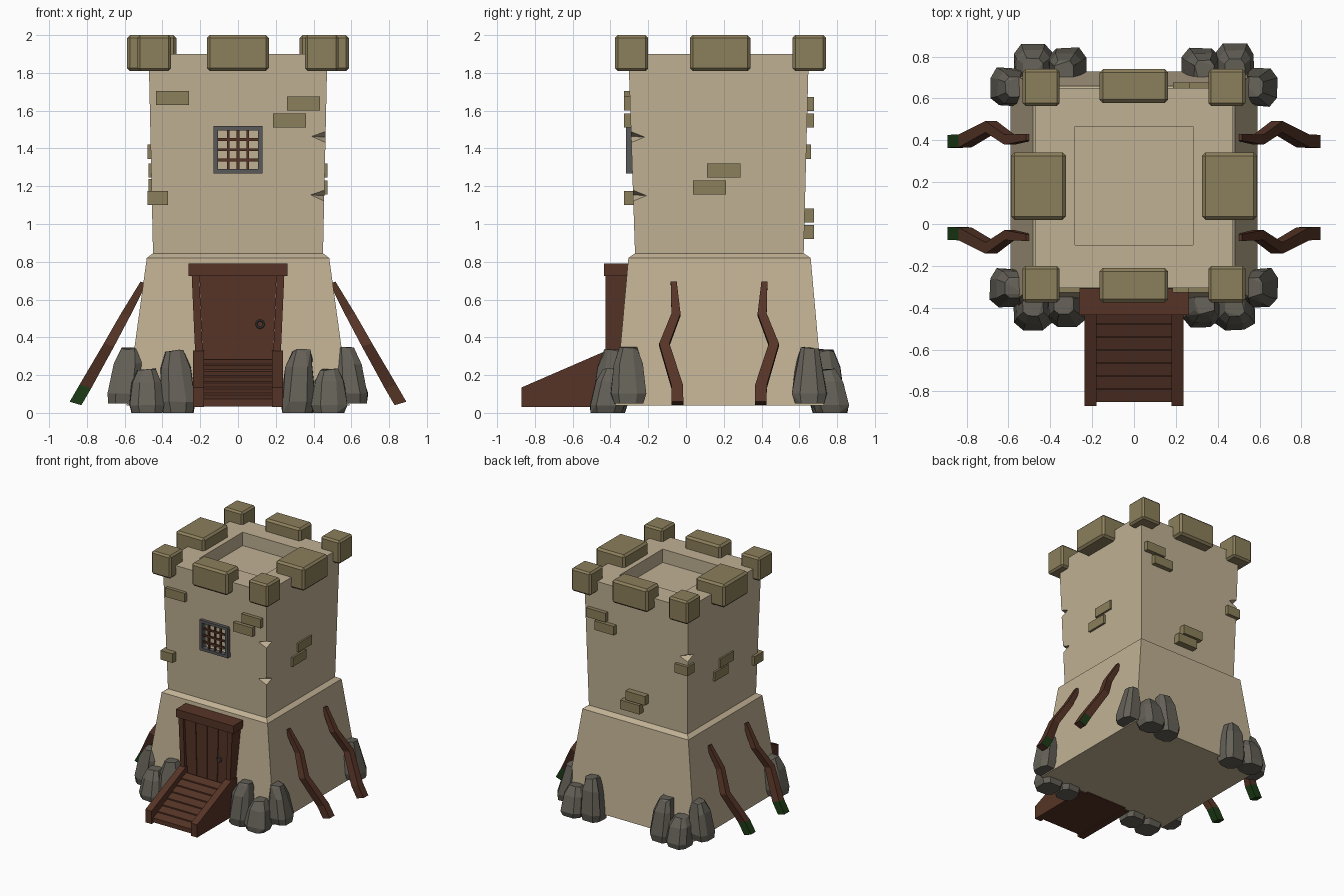
import bpy, bmesh, math, random
from mathutils import Vector

if "Cube" in bpy.data.objects:
    bpy.data.objects.remove(bpy.data.objects["Cube"])

random.seed(4)
CY = 0.175  # tower centre in y


def mat(name, r, g, b):
    m = bpy.data.materials.new(name)
    m.diffuse_color = (r, g, b, 1)
    m.use_nodes = True
    m.node_tree.nodes["Principled BSDF"].inputs["Base Color"].default_value = m.diffuse_color
    return m


PLASTER = mat("plaster", 0.53, 0.44, 0.295)
OLIVE = mat("olive_stone", 0.26, 0.21, 0.105)
WOOD = mat("dark_wood", 0.092, 0.034, 0.019)
ROCK = mat("grey_rock", 0.13, 0.12, 0.098)
MOSS = mat("moss_green", 0.012, 0.045, 0.008)
IRON = mat("iron", 0.10, 0.10, 0.105)


def finish(name, bm, *mats):
    bmesh.ops.recalc_face_normals(bm, faces=bm.faces[:])
    me = bpy.data.meshes.new(name)
    bm.to_mesh(me)
    bm.free()
    for m in mats:
        me.materials.append(m)
    ob = bpy.data.objects.new(name, me)
    bpy.context.collection.objects.link(ob)
    return ob


def loft(name, rings, *mats):
    """Skin rings of equal point count and cap both ends."""
    bm = bmesh.new()
    vs = [[bm.verts.new(p) for p in r] for r in rings]
    n = len(vs[0])
    for a, b in zip(vs, vs[1:]):
        for i in range(n):
            bm.faces.new((a[i], a[(i + 1) % n], b[(i + 1) % n], b[i]))
    bm.faces.new(vs[0])
    bm.faces.new(vs[-1])
    return finish(name, bm, *mats)


def box(name, x0, x1, y0, y1, z0, z1, m, bevel=0):
    bm = bmesh.new()
    bmesh.ops.create_cube(bm, size=1)
    for v in bm.verts:
        v.co = ((x0 + x1) / 2 + v.co.x * (x1 - x0), (y0 + y1) / 2 + v.co.y * (y1 - y0),
                (z0 + z1) / 2 + v.co.z * (z1 - z0))
    if bevel:
        bmesh.ops.bevel(bm, geom=bm.edges[:], offset=bevel, segments=1, affect='EDGES')
    return finish(name, bm, m)


def prism(name, yz, x0, x1, m):
    return loft(name, [[(x, y, z) for y, z in yz] for x in (x0, x1)], m)


def rect(x, y0, y1, z):
    return [(-x, y0, z), (x, y0, z), (x, y1, z), (-x, y1, z)]


def cut(target, cutter):
    cutter.hide_render = True
    cutter.hide_set(True)
    mod = target.modifiers.new("cut", 'BOOLEAN')
    mod.operation, mod.solver, mod.object = 'DIFFERENCE', 'EXACT', cutter
    bpy.context.view_layer.objects.active = target
    bpy.ops.object.modifier_apply(modifier=mod.name)
    bpy.data.objects.remove(cutter)


# Tower body: sloped plinth, ledge and slightly flared shaft
tower = loft("tower", [rect(0.59, -0.375, 0.73, 0.04), rect(0.483, -0.305, 0.66, 0.82),
                       rect(0.45, -0.27, 0.623, 0.845), rect(0.473, -0.305, 0.65, 1.9)], PLASTER)
cut(tower, box("roof_pit_cutter", -0.283, 0.283, -0.1, 0.465, 1.79, 2.1, PLASTER))
cut(tower, box("window_cutter", -0.11, 0.11, -0.5, -0.24, 1.285, 1.5, PLASTER))
for x, y, z in ((0.463, -0.293, 1.46), (0.457, -0.283, 1.15), (-0.463, 0.64, 1.48)):
    bm = bmesh.new()
    bmesh.ops.create_icosphere(bm, subdivisions=1, radius=1)
    bm.clear()
    pts = [(0.075, 0, 0), (-0.075, 0, 0.004), (0, 0.075, 0), (0, -0.075, 0.004), (0, 0, 0.03), (0, 0, -0.03)]
    for p in pts:
        bm.verts.new(Vector(p) + Vector((x, y, z)))
    bmesh.ops.convex_hull(bm, input=bm.verts[:])
    cut(tower, finish("corner_notch_cutter", bm, PLASTER))

# Battlements
for s in (-1, 1):
    for y0, y1 in ((-0.375, -0.2), (0.565, 0.74)):
        a, b = sorted((s * 0.355, s * 0.532))
        box("corner_merlon", a, b, y0, y1, 1.81, 2.0, OLIVE, 0.014)
    a, b = sorted((s * 0.325, s * 0.588))
    box("side_merlon", a, b, 0.02, 0.342, 1.81, 2.0, OLIVE, 0.016)
for y0, y1 in ((-0.375, -0.21), (0.578, 0.74)):
    box("middle_merlon", -0.165, 0.163, y0, y1, 1.81, 2.0, OLIVE, 0.016)

# Loose bricks: front and back by x centre, sides by y centre
for x, z in ((-0.347, 1.667), (0.347, 1.638), (0.272, 1.547)):
    box("front_brick", x - 0.088, x + 0.088, -0.327, -0.26, z - 0.037, z + 0.037, OLIVE)
for x, z in ((0.35, 1.635), (0.275, 1.547), (-0.01, 1.045), (0.04, 0.957)):
    box("back_brick", x - 0.088, x + 0.088, 0.6, 0.677, z - 0.037, z + 0.037, OLIVE)
box("front_corner_brick", -0.48, -0.37, -0.327, -0.21, 1.1, 1.175, OLIVE)
box("back_corner_brick", -0.478, -0.36, 0.57, 0.663, 1.345, 1.42, OLIVE)
for s, y, z in ((1, 0.2, 1.283), (1, 0.125, 1.192), (-1, 0.14, 1.283), (-1, 0.21, 1.2)):
    a, b = sorted((s * 0.43, s * 0.474))
    box("side_brick", a, b, y - 0.088, y + 0.088, z - 0.037, z + 0.037, OLIVE)

# Barred window
for s in (-1, 1):
    box("window_frame_side", s * 0.117 - 0.012, s * 0.117 + 0.012, -0.318, -0.275, 1.268, 1.518, IRON)
    box("window_frame_rail", -0.106, 0.106, -0.318, -0.275, 1.393 + s * 0.114 - 0.011, 1.393 + s * 0.114 + 0.011, IRON)
for k in (-1, 0, 1):
    box("upright_bar", k * 0.052 - 0.007, k * 0.052 + 0.007, -0.305, -0.291, 1.28, 1.51, WOOD)
    box("cross_bar", -0.106, 0.106, -0.308, -0.294, 1.386 + k * 0.054, 1.4 + k * 0.054, WOOD)

# Door: lintel, leaning posts, planks and ring
box("door_lintel", -0.262, 0.262, -0.435, -0.27, 0.725, 0.79, WOOD)
for s in (-1, 1):
    loft("door_post", [[(s * (xi + dx), y, z) for dx, y in ((0, -0.426), (0.04, -0.426), (0.04, -0.28), (0, -0.28))]
                       for xi, z in ((0.175, 0.05), (0.205, 0.725))], WOOD)
for i in range(4):
    rings = []
    for w, z in ((0.178, 0.05), (0.207, 0.725)):
        x0, x1 = -w + i * w / 2 + 0.003, -w + (i + 1) * w / 2 - 0.003
        rings.append([(x0, -0.402, z), (x1, -0.402, z), (x1, -0.3, z), (x0, -0.3, z)])
    loft("door_plank", rings, WOOD)
box("door_backing", -0.18, 0.18, -0.395, -0.3, 0.05, 0.725, WOOD)
bpy.ops.mesh.primitive_torus_add(major_segments=8, minor_segments=4, major_radius=0.02, minor_radius=0.006,
                                 location=(0.117, -0.412, 0.47), rotation=(math.pi / 2, 0, 0))
bpy.context.object.name = "door_ring"
bpy.context.object.data.materials.append(IRON)

# Entrance ramp: side walls, solid core and treads
for s in (-1, 1):
    prism("ramp_side", [(-0.87, 0.03), (-0.87, 0.135), (-0.42, 0.33), (-0.34, 0.33), (-0.34, 0.03)],
          s * 0.18, s * 0.237, WOOD)
prism("ramp_core", [(-0.845, 0.035), (-0.845, 0.06), (-0.41, 0.265), (-0.32, 0.265), (-0.32, 0.035)],
      -0.185, 0.185, WOOD)
for i in range(7):
    y, z = -0.85 + i * 0.062, 0.062 + i * 0.031
    prism("ramp_tread", [(y, z - 0.012), (y, z + 0.012), (y + 0.06, z + 0.034), (y + 0.06, z + 0.01)],
          -0.183, 0.183, WOOD)

# Crooked props leaning on the side walls, mossy at the foot
for sx in (-1, 1):
    for sy in (-1, 1):
        rings = []
        for z, x, off, w in ((0.05, 0.86, 0.22, 0.031), (0.14, 0.808, 0.222, 0.031), (0.36, 0.683, 0.29, 0.027),
                             (0.52, 0.595, 0.228, 0.024), (0.69, 0.5, 0.24, 0.016)):
            y = CY + sy * off
            rings.append([(sx * (x - w), y - w, z - w * 0.3), (sx * (x + w), y - w, z + w * 0.3),
                          (sx * (x + w), y + w, z + w * 0.3), (sx * (x - w), y + w, z - w * 0.3)])
        prop = loft("wall_prop", rings, WOOD, MOSS)
        for p in prop.data.polygons:
            if p.center.z < 0.12 and (sx < 0 or p.normal.x < -0.3 or p.normal.y > 0.5):
                p.material_index = 1


# Corner boulders: chamfered blocks that narrow upwards
def rock(x0, x1, y0, y1, z0, z1, lean):
    cx, cy, hx, hy = (x0 + x1) / 2, (y0 + y1) / 2, (x1 - x0) / 2, (y1 - y0) / 2
    bm = bmesh.new()
    for t, k in ((0, 0.86), (0.18, 1.0), (0.72, 0.85), (1, 0.52)):
        for a, b in ((1, 0.5), (0.6, 1), (-0.6, 1), (-1, 0.5), (-1, -0.6), (-0.5, -1), (0.5, -1), (1, -0.6)):
            j = random.uniform(0.9, 1.0)
            bm.verts.new((cx + hx * a * k * j + lean[0] * t, cy + hy * b * k * j + lean[1] * t,
                          z0 + (z1 - z0) * t * random.uniform(0.94, 1)))
    r = bmesh.ops.convex_hull(bm, input=bm.verts[:])
    bmesh.ops.delete(bm, geom=[v for v in bm.verts if not v.link_faces], context='VERTS')
    bmesh.ops.dissolve_limit(bm, angle_limit=math.radians(14), verts=bm.verts[:], edges=bm.edges[:])
    finish("corner_boulder", bm, ROCK)


for sx in (-1, 1):
    for sy in (-1, 1):
        for xa, xb, da, db, z0, z1, lx, ly in (
                (0.22, 0.41, 0.48, 0.675, 0.0, 0.34, 0.02, -0.02),
                (0.385, 0.58, 0.5, 0.695, 0.0, 0.235, 0.0, -0.03),
                (0.52, 0.70, 0.385, 0.575, 0.05, 0.35, -0.04, 0.0)):
            x0, x1 = sorted((sx * xa, sx * xb))
            y0, y1 = sorted((CY + sy * da, CY + sy * db))
            rock(x0, x1, y0, y1, z0, z1, (sx * lx, sy * ly))
